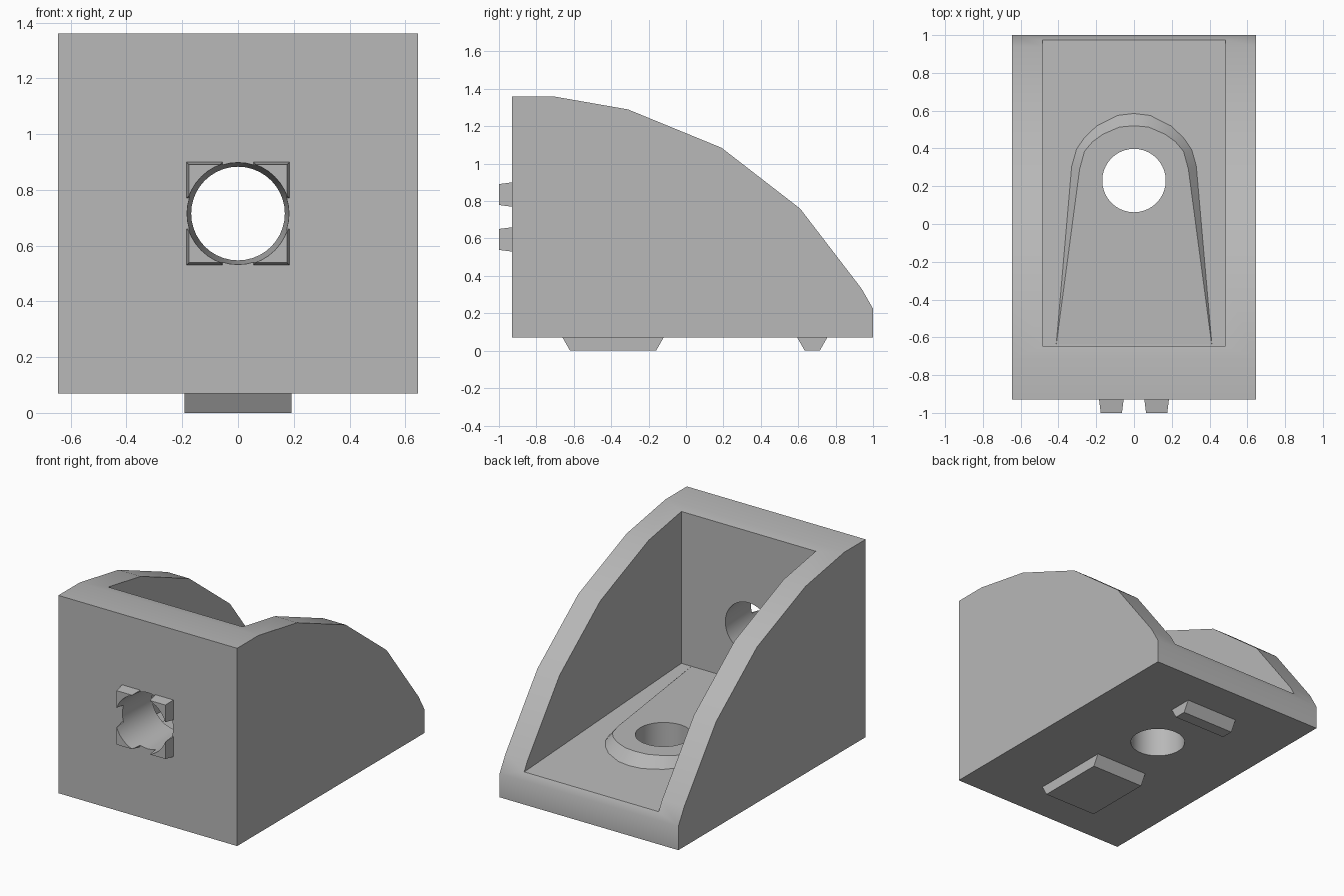
import bpy
import bmesh
from math import sin, cos, pi, radians

if "Cube" in bpy.data.objects:
    bpy.data.objects.remove(bpy.data.objects["Cube"], do_unlink=True)

grey = bpy.data.materials.new("plain grey")
grey.use_nodes = True
grey.diffuse_color = (0.48, 0.48, 0.48, 1)
grey.node_tree.nodes["Principled BSDF"].inputs["Base Color"].default_value = (0.48, 0.48, 0.48, 1)


def loft(name, ring_a, ring_b):
    """Closed solid between two rings with equal point counts."""
    bm = bmesh.new()
    a = [bm.verts.new(p) for p in ring_a]
    b = [bm.verts.new(p) for p in ring_b]
    bm.faces.new(a)
    bm.faces.new(b)
    for i in range(len(a)):
        j = (i + 1) % len(a)
        bm.faces.new((a[i], a[j], b[j], b[i]))
    bmesh.ops.recalc_face_normals(bm, faces=bm.faces)
    mesh = bpy.data.meshes.new(name)
    bm.to_mesh(mesh)
    bm.free()
    mesh.materials.append(grey)
    obj = bpy.data.objects.new(name, mesh)
    bpy.context.collection.objects.link(obj)
    return obj


def prism(name, profile, half):
    """Side profile (y, z) extruded across x."""
    return loft(name, [(-half, y, z) for y, z in profile], [(half, y, z) for y, z in profile])


def select(obj):
    bpy.ops.object.select_all(action='DESELECT')
    obj.select_set(True)
    bpy.context.view_layer.objects.active = obj


def cut(obj, cutter):
    mod = obj.modifiers.new("cut", 'BOOLEAN')
    mod.operation = 'DIFFERENCE'
    mod.solver = 'EXACT'
    mod.object = cutter
    select(obj)
    bpy.ops.object.modifier_apply(modifier=mod.name)


def circle(r, n=40):
    return [(r * cos(2 * pi * i / n), r * sin(2 * pi * i / n)) for i in range(n)]


# Bracket body with curved sides
body = prism("bracket_body", [(-0.93, 0.07), (-0.93, 1.36), (-0.71, 1.36), (-0.31, 1.29), (0.19, 1.085),
                              (0.61, 0.76), (0.94, 0.33), (1, 0.225), (1, 0.07)], 0.645)

# Open pocket with a sloping floor
TOP, BACK, FRONT = 0.358, -0.645, 0.975


def floor_z(y):
    return TOP - 0.09 * (y - BACK) / (FRONT - BACK)


pocket = prism("pocket_cutter", [(BACK, TOP), (FRONT, floor_z(FRONT)), (FRONT, 2), (BACK, 2)], 0.485)

# Screw holes: straight through the floor, tapered through the wall
floor_hole = loft("floor_hole_cutter", [(x, y + 0.23, -0.2) for x, y in circle(0.168)],
                  [(x, y + 0.23, 0.8) for x, y in circle(0.168)])


def wall_radius(y):
    return 0.168 + 0.015 * (BACK - y) / 0.285


wall_hole = loft("wall_hole_cutter", *[[(x, y, z + 0.715) for x, z in circle(wall_radius(y))]
                                       for y in (-1.1, -0.55)])
for cutter in (pocket, floor_hole, wall_hole):
    cut(body, cutter)

# Raised level pad around the floor hole, with bevelled flanks
outer = [(0.412, -0.635), (0.33, 0.305), (0.305, 0.395), (0.26, 0.46), (0.195, 0.52), (0.085, 0.575), (0, 0.585)]
inner = [(0.411, -0.635), (0.288, 0.29), (0.262, 0.385), (0.22, 0.435), (0.165, 0.475), (0.078, 0.513), (0, 0.52)]


def mirrored(points):
    return points + [(-x, y) for x, y in points[-2::-1]]


upper, lower = [], []
for (xi, yi), (xo, yo) in zip(mirrored(inner), mirrored(outer)):
    k = 1.15
    upper.append((xi, yi, TOP))
    lower.append((xi + (xo - xi) * k, yi + (yo - yi) * k, TOP + (floor_z(yo) - TOP) * k))
pad = loft("screw_pad", lower, upper)
cut(pad, floor_hole)

# Four tapered locating nubs around the wall hole
parts = [body, pad]
for sx, side in ((1, "left"), (-1, "right")):
    for sz, level in ((1, "upper"), (-1, "lower")):
        rings = []
        for y, lo, hi in ((-0.93, 0.055, 0.185), (-1, 0.064, 0.176)):
            rings.append([(sx * a, y, 0.715 + sz * b) for a, b in ((lo, lo), (hi, lo), (hi, hi), (lo, hi))])
        nub = loft(f"{level}_{side}_nub", *rings)
        cut(nub, wall_hole)
        parts.append(nub)

# Wedge-sided keys under the base
for name, y0, y1 in (("front_key", -0.66, -0.12), ("back_key", 0.595, 0.755)):
    parts.append(prism(name, [(y0, 0.07), (y1, 0.07), (y1 - 0.04, 0), (y0 + 0.04, 0)], 0.192))

for cutter in (pocket, floor_hole, wall_hole):
    bpy.data.objects.remove(cutter, do_unlink=True)

for part in parts:
    select(part)
    bpy.ops.object.shade_smooth_by_angle(angle=radians(30))
